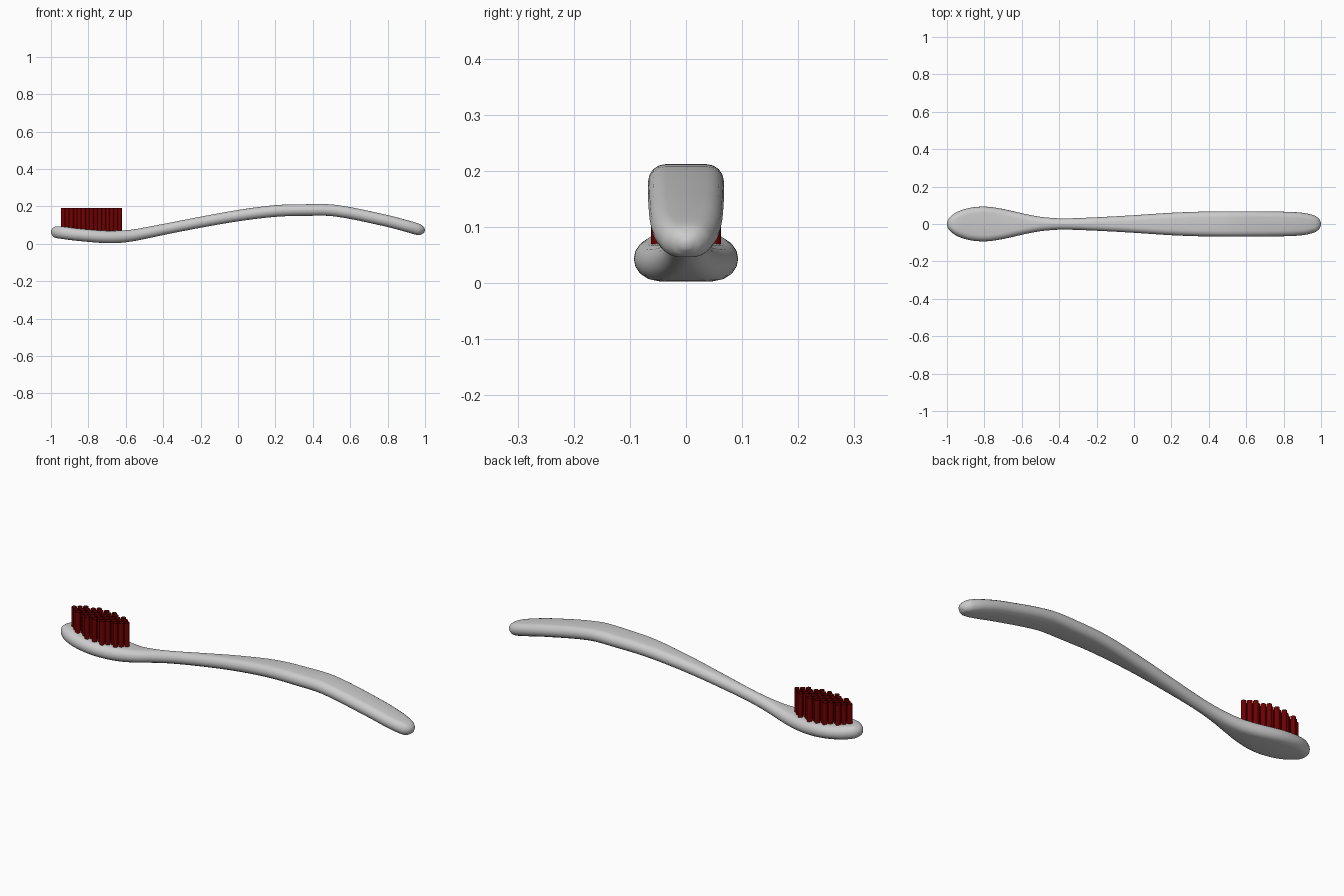
import bpy, bmesh, math
from mathutils import Vector

if "Cube" in bpy.data.objects:
    bpy.data.objects.remove(bpy.data.objects["Cube"])

# Stations along the body: x, centre z, half width, half thickness
STATIONS = [
    (-1.00, .063, .008, .006), (-.992, .063, .026, .020), (-.975, .062, .045, .030),
    (-.94, .059, .067, .033), (-.88, .051, .086, .033), (-.80, .043, .093, .033),
    (-.72, .037, .084, .033), (-.64, .037, .067, .033), (-.56, .045, .049, .031),
    (-.48, .060, .036, .030), (-.38, .080, .030, .029), (-.20, .115, .036, .029),
    (0, .150, .047, .030), (.20, .175, .060, .031), (.36, .180, .066, .031),
    (.52, .177, .068, .031), (.78, .126, .066, .031), (.90, .095, .060, .031),
    (.965, .076, .045, .030), (.988, .070, .028, .021), (.998, .067, .008, .007)]


def catmull(a, b, c, d, t):
    # Non-uniform spacing handled by Hermite tangents over x
    out = [b[0] + (c[0] - b[0]) * t]
    dx = c[0] - b[0]
    for k in (1, 2, 3):
        m0 = (c[k] - a[k]) / (c[0] - a[0]) * dx
        m1 = (d[k] - b[k]) / (d[0] - b[0]) * dx
        out.append((2*t**3 - 3*t**2 + 1) * b[k] + (t**3 - 2*t**2 + t) * m0
                   + (3*t**2 - 2*t**3) * c[k] + (t**3 - t**2) * m1)
    return out


def sample_body(steps=4):
    pts = []
    last = len(STATIONS) - 1
    for i in range(last):
        a, b, c = STATIONS[max(i - 1, 0)], STATIONS[i], STATIONS[i + 1]
        d = STATIONS[min(i + 2, last)]
        pts += [catmull(a, b, c, d, s / steps) for s in range(steps)]
    return pts + [list(STATIONS[-1])]


def section(w, h, n=8):
    # Flat top and bottom with semicircular sides
    r = min(w, h)
    flat = max(w - h, 0)
    ring = []
    for side in (1, -1):
        for k in range(n + 1):
            a = -math.pi / 2 + math.pi * k / n
            ring.append((side * (flat + r * math.cos(a)), side * h * math.sin(a)))
    return ring


def new_object(name, bm):
    mesh = bpy.data.meshes.new(name)
    bm.to_mesh(mesh)
    bm.free()
    obj = bpy.data.objects.new(name, mesh)
    bpy.context.collection.objects.link(obj)
    return obj


# Handle and head: one swept body
bm = bmesh.new()
path = sample_body()
rings = []
for i, (x, z, w, h) in enumerate(path):
    p, q = path[max(i - 1, 0)], path[min(i + 1, len(path) - 1)]
    tangent = Vector((q[0] - p[0], 0, q[1] - p[1])).normalized()
    up = Vector((-tangent.z, 0, tangent.x))
    rings.append([bm.verts.new(Vector((x, y, z)) + up * v) for y, v in section(w, h)])
n = len(rings[0])
for r0, r1 in zip(rings, rings[1:]):
    for k in range(n):
        bm.faces.new((r0[k], r1[k], r1[(k + 1) % n], r0[(k + 1) % n]))
bm.faces.new(rings[0])
bm.faces.new(rings[-1][::-1])
bmesh.ops.remove_doubles(bm, verts=bm.verts, dist=1e-5)
bmesh.ops.recalc_face_normals(bm, faces=bm.faces)
body = new_object("handle_and_head", bm)
for poly in body.data.polygons:
    poly.use_smooth = True

# Bristles: staggered open tubes inside an oval
bm = bmesh.new()
CX, HALF_X, HALF_Y = -.783, .157, .056
RADIUS, BOTTOM, TOP = .0125, .055, .192
for col in range(-7, 8):
    for row in range(-4, 5):
        if (col + row) % 2 == 0:
            continue
        x, y = CX + col * .0215, row * .0165
        if (abs((x - CX) / HALF_X)) ** 2 + (y / HALF_Y) ** 2 > 1.02:
            continue
        tube = bmesh.ops.create_cone(bm, cap_ends=False, segments=12, radius1=RADIUS,
                                     radius2=RADIUS, depth=TOP - BOTTOM)
        bmesh.ops.translate(bm, verts=tube["verts"], vec=(x, y, (TOP + BOTTOM) / 2))
bristles = new_object("bristles", bm)
for poly in bristles.data.polygons:
    poly.use_smooth = True
red = bpy.data.materials.new("bristle_red")
red.diffuse_color = (.17, 0, 0, 1)
red.use_nodes = True
red.node_tree.nodes["Principled BSDF"].inputs["Base Color"].default_value = red.diffuse_color
bristles.data.materials.append(red)
